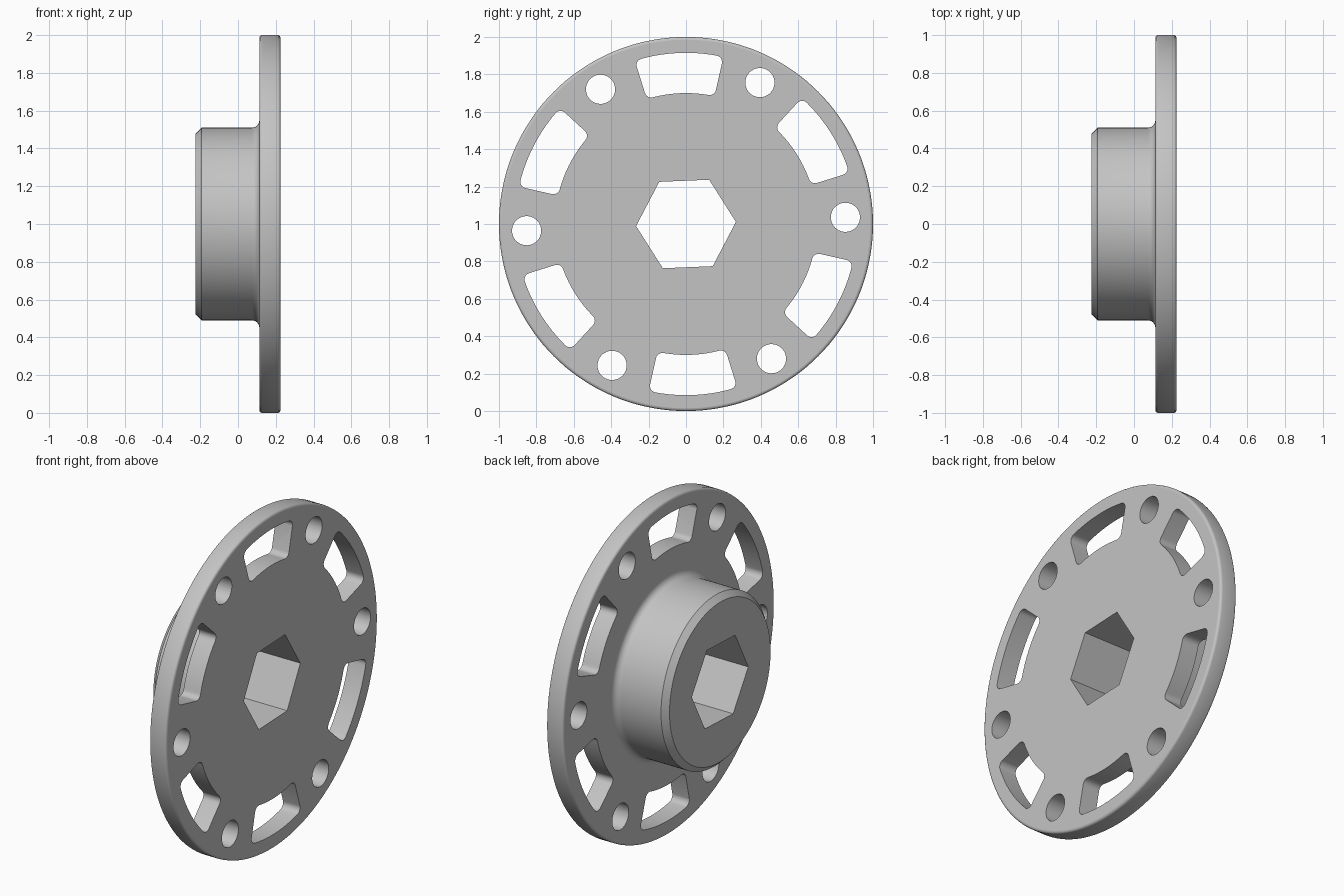
import bpy, bmesh
from math import sin, cos, asin, pi, radians
from mathutils import Vector, Matrix

if "Cube" in bpy.data.objects:
    bpy.data.objects.remove(bpy.data.objects["Cube"])

CENTRE = Vector((0, 0, 1))
TWIST = radians(2.4)      # all cut-outs share this rotation
HALF = 0.225              # half the overall thickness

steel = bpy.data.materials.new("plain grey")
steel.use_nodes = True
grey = (0.55, 0.55, 0.55, 1)
steel.diffuse_color = grey
steel.node_tree.nodes["Principled BSDF"].inputs["Base Color"].default_value = grey


def polar(r, a):
    return Vector((r * cos(a), r * sin(a)))


def arc(centre, r, start, end, steps):
    return [centre + polar(r, start + (end - start) * i / steps) for i in range(steps + 1)]


def finish(bm, name):
    bmesh.ops.recalc_face_normals(bm, faces=bm.faces)
    mesh = bpy.data.meshes.new(name)
    bm.to_mesh(mesh)
    bm.free()
    mesh.materials.append(steel)
    obj = bpy.data.objects.new(name, mesh)
    bpy.context.collection.objects.link(obj)
    return obj


def add_prism(bm, outline, angle):
    """Extrude a flat outline right through the part along x."""
    turn = Matrix.Rotation(angle, 2)
    points = [turn @ p for p in outline]
    face = bm.faces.new([bm.verts.new((-0.4, p.x, p.y + CENTRE.z)) for p in points])
    new = bmesh.ops.extrude_face_region(bm, geom=[face])["geom"]
    bmesh.ops.translate(bm, vec=(0.8, 0, 0),
                        verts=[v for v in new if isinstance(v, bmesh.types.BMVert)])


def slot_outline(inner, outer, half_angle, f):
    """Ring-sector outline with rounded corners, symmetric about angle 0."""
    a_out = half_angle - asin(f / (outer - f))
    a_in = half_angle - asin(f / (inner + f))
    side = half_angle + pi / 2
    origin = Vector((0, 0))
    half = arc(origin, outer, 0, a_out, 10)
    half += arc(polar(outer - f, a_out), f, a_out, side, 6)[1:]
    half += arc(polar(inner + f, a_in), f, side, a_in + pi, 6)
    half += arc(origin, inner, a_in, 0, 10)[1:]
    return half + [Vector((p.x, -p.y)) for p in reversed(half[1:-1])]


# Hub and flange: one turned profile of (x, radius)
rim, fillet = 0.015, 0.04
face_x, hub_r = 0.113, 0.51
profile = [Vector((-HALF, hub_r - 0.033)), Vector((-HALF + 0.033, hub_r))]
profile += arc(Vector((face_x - fillet, hub_r + fillet)), fillet, -pi / 2, 0, 8)
profile += arc(Vector((face_x + rim, 1 - rim)), rim, pi, pi / 2, 4)
profile += arc(Vector((HALF - rim, 1 - rim)), rim, pi / 2, 0, 4)

bm = bmesh.new()
verts = [bm.verts.new((p.x, 0, p.y + CENTRE.z)) for p in profile]
edges = [bm.edges.new(pair) for pair in zip(verts, verts[1:])]
bmesh.ops.spin(bm, geom=verts + edges, cent=CENTRE, axis=(1, 0, 0),
               angle=2 * pi, steps=144)
bmesh.ops.remove_doubles(bm, verts=bm.verts, dist=0.0001)
bmesh.ops.holes_fill(bm, edges=bm.edges, sides=0)
hub = finish(bm, "flanged_hub")

# Cutters: hexagonal bore, six bolt holes, six slots
bm = bmesh.new()
origin = Vector((0, 0))
add_prism(bm, arc(origin, 0.267, 0, 2 * pi, 6)[:-1], TWIST)
hole = arc(Vector((0.853, 0)), 0.078, 0, 2 * pi, 40)[:-1]
slot = slot_outline(0.70, 0.915, radians(15), 0.035)
for i in range(6):
    add_prism(bm, hole, TWIST + i * pi / 3)
    add_prism(bm, slot, TWIST + (i + 0.5) * pi / 3)
cutter = finish(bm, "cutout_tool")

cut = hub.modifiers.new("cutouts", 'BOOLEAN')
cut.operation, cut.solver, cut.object = 'DIFFERENCE', 'EXACT', cutter
bpy.ops.object.select_all(action='DESELECT')
bpy.context.view_layer.objects.active = hub
hub.select_set(True)
bpy.ops.object.modifier_apply(modifier=cut.name)
bpy.data.objects.remove(cutter)

# Smooth curved walls, crisp borders around the flat faces
bpy.ops.object.shade_smooth_by_angle(angle=radians(30))
bm = bmesh.new()
bm.from_mesh(hub.data)
for edge in bm.edges:
    flat = [abs(f.normal.x) > 0.999 for f in edge.link_faces]
    if any(flat) and not all(flat):
        edge.smooth = False
bm.to_mesh(hub.data)
bm.free()
